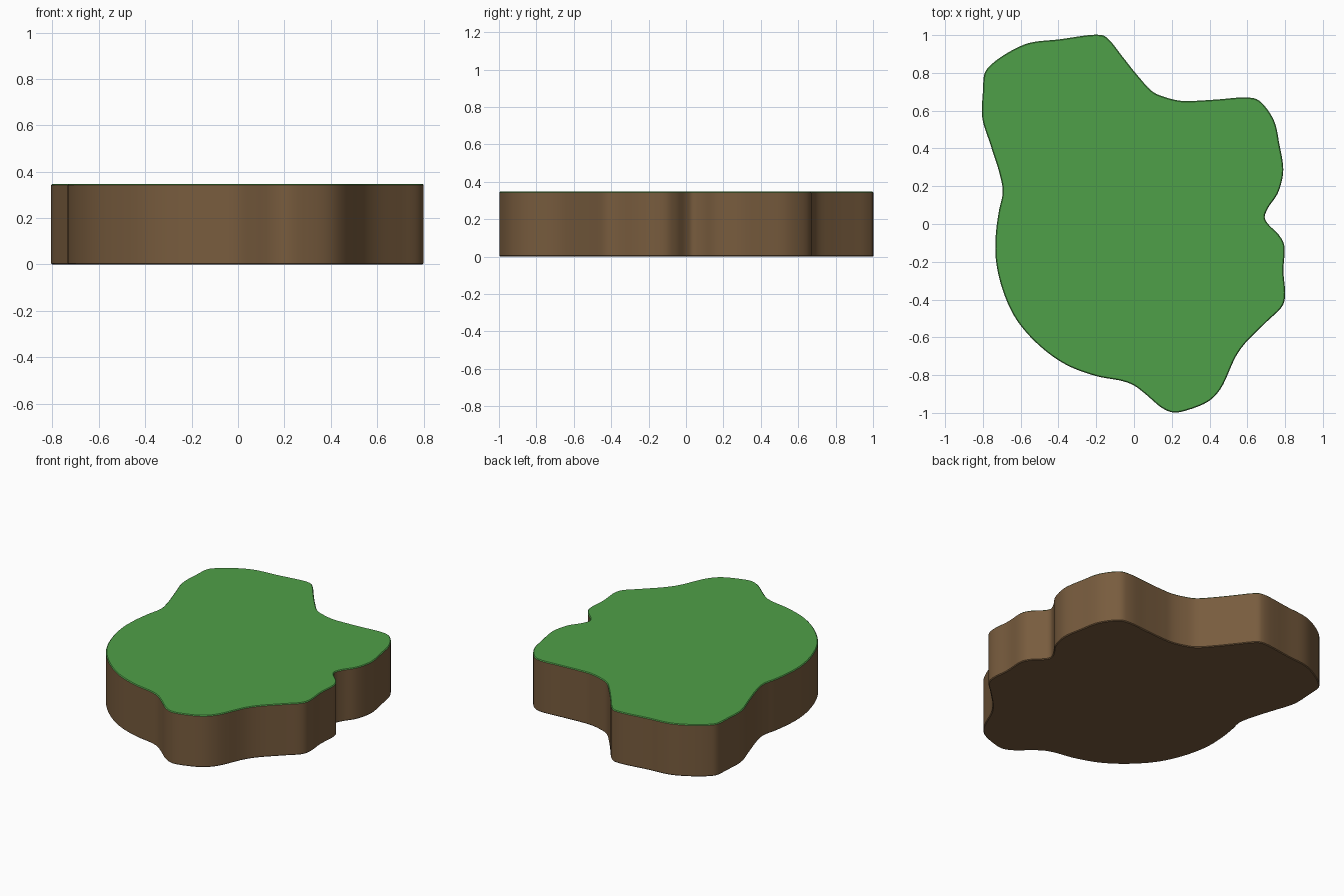
import bpy, bmesh
from mathutils import Vector

if "Cube" in bpy.data.objects:
    bpy.data.objects.remove(bpy.data.objects["Cube"])

HEIGHT, EDGE, STEPS = 0.347, 0.005, 6

# Island outline seen from above, clockwise from the top
OUTLINE = [
    (-.17, 1), (-.13, .973), (-.06, .885), (.02, .785), (.1, .7), (.17, .67),
    (.25, .652), (.32, .652), (.45, .66), (.6, .67), (.66, .655), (.74, .55),
    (.77, .42), (.79, .3), (.785, .24), (.76, .16), (.71, .085), (.692, .035),
    (.71, 0), (.765, -.055), (.795, -.11), (.791, -.25), (.8, -.38),
    (.785, -.435), (.7, -.52), (.59, -.63), (.54, -.7), (.46, -.87), (.4, -.935),
    (.3, -.98), (.21, -.998), (.15, -.975), (.06, -.9), (0, -.855),
    (-.06, -.832), (-.2, -.805), (-.36, -.745), (-.5, -.645), (-.62, -.51),
    (-.69, -.365), (-.73, -.2), (-.732, -.06), (-.715, .07), (-.695, .17),
    (-.71, .26), (-.76, .42), (-.803, .56), (-.8, .7), (-.79, .8), (-.76, .84),
    (-.68, .9), (-.56, .957), (-.4, .977),
]


def material(name, rgb):
    m = bpy.data.materials.new(name)
    m.diffuse_color = (*rgb, 1)
    m.use_nodes = True
    m.node_tree.nodes["Principled BSDF"].inputs["Base Color"].default_value = m.diffuse_color
    return m


def smooth_loop(points, steps):
    """Closed centripetal Catmull-Rom curve through the points."""
    pts = [Vector(p) for p in points]
    n, out = len(pts), []
    for i in range(n):
        a, b, c, d = (pts[(i + k) % n] for k in (-1, 0, 1, 2))
        t1 = (b - a).length ** .5
        t2 = t1 + (c - b).length ** .5
        t3 = t2 + (d - c).length ** .5
        for s in range(steps):
            t = t1 + (t2 - t1) * s / steps
            p = a.lerp(b, t / t1)
            q = b.lerp(c, (t - t1) / (t2 - t1))
            r = c.lerp(d, (t - t2) / (t3 - t2))
            out.append(p.lerp(q, t / t2).lerp(q.lerp(r, (t - t1) / (t3 - t1)),
                                            (t - t1) / (t2 - t1)))
    return out


# Solid slab stacked from outline rings, with a tiny chamfer top and bottom
loop = smooth_loop(OUTLINE, STEPS)
n = len(loop)
normals = []
for i in range(n):
    t = (loop[(i + 1) % n] - loop[i - 1]).normalized()
    normals.append(Vector((-t.y, t.x)))      # outward for a clockwise loop

bm = bmesh.new()
rings = []
for z, inset in ((0, EDGE), (EDGE, 0), (HEIGHT - EDGE, 0), (HEIGHT, EDGE)):
    rings.append([bm.verts.new((*(p - nrm * inset), z))
                  for p, nrm in zip(loop, normals)])
for low, high in zip(rings, rings[1:]):
    for i in range(n):
        j = (i + 1) % n
        bm.faces.new((low[i], low[j], high[j], high[i]))
bm.faces.new(rings[0])
bm.faces.new(rings[-1])
bmesh.ops.recalc_face_normals(bm, faces=bm.faces)

# Grass on everything facing up, earth elsewhere
for f in bm.faces:
    f.material_index = 1 if f.normal.z > .3 else 0

mesh = bpy.data.meshes.new("ground_slab")
bm.to_mesh(mesh)
bm.free()
slab = bpy.data.objects.new("ground_slab", mesh)
bpy.context.collection.objects.link(slab)
mesh.materials.append(material("earth brown", (.188, .107, .048)))
mesh.materials.append(material("grass green", (.078, .352, .065)))

bpy.context.view_layer.objects.active = slab
slab.select_set(True)
bpy.ops.object.shade_smooth_by_angle(angle=0.6)
